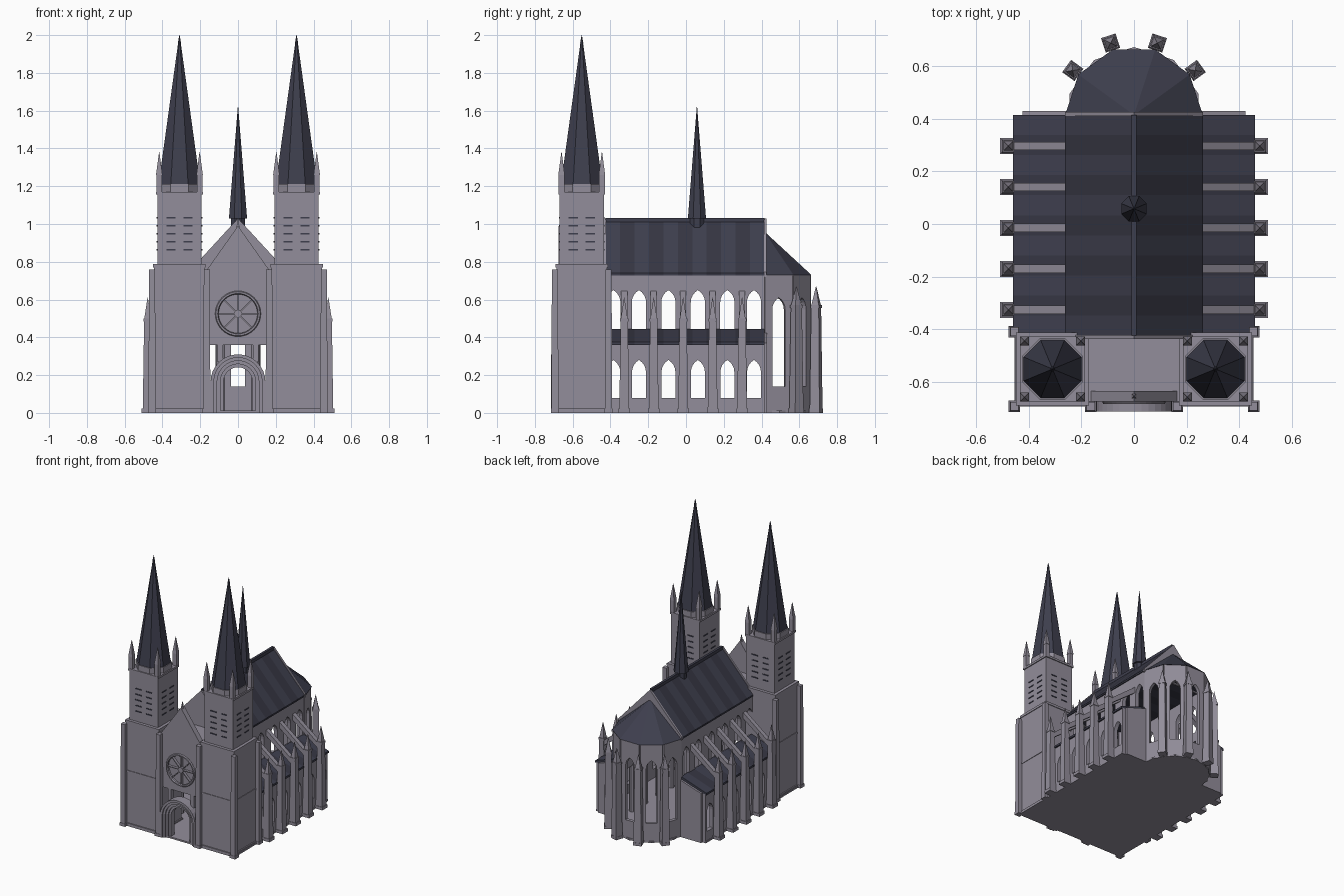
import bpy, bmesh, math
from mathutils import Matrix, Vector

if "Cube" in bpy.data.objects:
    bpy.data.objects.remove(bpy.data.objects["Cube"])


def material(name, rgb):
    m = bpy.data.materials.new(name)
    m.diffuse_color = (*rgb, 1)
    m.use_nodes = True
    m.node_tree.nodes["Principled BSDF"].inputs["Base Color"].default_value = m.diffuse_color
    return m


STONE = material("stone", (0.29, 0.27, 0.325))
SLATE = material("slate", (0.048, 0.049, 0.075))
SLATE2 = material("slate_dark", (0.036, 0.036, 0.055))


def finish(name, me, mat):
    ob = bpy.data.objects.new(name, me)
    me.materials.append(mat)
    bpy.context.collection.objects.link(ob)
    return ob


def from_bm(name, bm, mat):
    bmesh.ops.recalc_face_normals(bm, faces=bm.faces)
    me = bpy.data.meshes.new(name)
    bm.to_mesh(me)
    bm.free()
    return finish(name, me, mat)


def box(name, lo, hi, mat=STONE):
    bm = bmesh.new()
    lo, hi = Vector(lo), Vector(hi)
    size = Vector([abs(v) for v in hi - lo])
    bmesh.ops.create_cube(bm, size=1, matrix=Matrix.Translation((lo + hi) / 2) @ Matrix.Diagonal((*size, 1)))
    return from_bm(name, bm, mat)


def taper(name, x, y, z0, z1, r0, r1, n=4, rot=None, mat=STONE):
    """n-sided frustum; r is the distance to the flat sides"""
    bm = bmesh.new()
    k = 1 / math.cos(math.pi / n)
    rot = math.pi / n if rot is None else rot + math.pi / n
    m = Matrix.Translation((x, y, (z0 + z1) / 2)) @ Matrix.Rotation(rot, 4, 'Z')
    bmesh.ops.create_cone(bm, cap_ends=True, segments=n, radius1=r0 * k, radius2=r1 * k, depth=z1 - z0, matrix=m)
    bmesh.ops.dissolve_degenerate(bm, dist=1e-6, edges=bm.edges)
    return from_bm(name, bm, mat)


def panel(name, outline, holes, thick, origin, along, mat=STONE):
    """upright slab: profile in (along, z), with holes cut through"""
    cu = bpy.data.curves.new(name, 'CURVE')
    cu.dimensions, cu.fill_mode, cu.extrude = '2D', 'BOTH', thick / 2
    for pts in [outline] + holes:
        sp = cu.splines.new('POLY')
        sp.points.add(len(pts) - 1)
        for p, (u, v) in zip(sp.points, pts):
            p.co = (u, v, 0, 1)
        sp.use_cyclic_u = True
    tmp = bpy.data.objects.new("tmp", cu)
    bpy.context.collection.objects.link(tmp)
    me = bpy.data.meshes.new_from_object(tmp.evaluated_get(bpy.context.evaluated_depsgraph_get()))
    bpy.data.objects.remove(tmp)
    d = Vector(along).normalized()
    n = d.cross(Vector((0, 0, 1)))
    m = Matrix((d, (0, 0, 1), n)).transposed().to_4x4()
    me.transform(Matrix.Translation(origin) @ m)
    me.shade_flat()
    me.materials.clear()
    return finish(name, me, mat)


def lancet(u, w, z0, z1):
    """pointed window outline"""
    zs = z1 - math.sqrt(3) * w
    a = [math.radians(t) for t in (0, 15, 30, 45, 60)]
    right = [(u - w + 2 * w * math.cos(t), zs + 2 * w * math.sin(t)) for t in a]
    return [(u - w, z0), (u + w, z0)] + right + [(2 * u - p, q) for p, q in right[-2::-1]]


def arch(r, zs, n=16):
    return [(r, 0)] + [(r * math.cos(math.pi * i / n), zs + r * math.sin(math.pi * i / n)) for i in range(n + 1)] + [(-r, 0)]


def roof(name, profile, y0, y1):
    """extruded (x, z) profile split into alternating slate bands"""
    bm = bmesh.new()
    f = bm.faces.new([bm.verts.new((x, y0, z)) for x, z in profile])
    ext = bmesh.ops.extrude_face_region(bm, geom=[f], use_keep_orig=True)
    bmesh.ops.translate(bm, vec=(0, y1 - y0, 0), verts=[v for v in ext['geom'] if isinstance(v, bmesh.types.BMVert)])
    for i in range(1, 11):
        bmesh.ops.bisect_plane(bm, geom=bm.verts[:] + bm.edges[:] + bm.faces[:],
                               plane_co=(0, y0 + (y1 - y0) * i / 11, 0), plane_no=(0, 1, 0))
    for f in bm.faces:
        f.material_index = int((f.calc_center_median().y - y0) / (y1 - y0) * 11) % 2
    from_bm(name, bm, SLATE).data.materials.append(SLATE2)


BAYS = [-0.327 + 0.156 * i for i in range(5)]
WINDOWS = [-0.249 + 0.156 * i for i in range(4)] + [0.36]
Y0, Y1 = -0.425, 0.415

# Floor
box("floor", (-0.455, -0.69, 0), (0.455, Y1, 0.012))
taper("apse_floor", 0, Y1, 0, 0.012, 0.246, 0.246, 10, math.pi / 10 - math.pi / 5)

# Nave and aisles
for s in (-1, 1):
    panel("clerestory_wall", [(Y0, 0.36), (Y1, 0.36), (Y1, 0.735), (Y0, 0.735)],
          [lancet(y, 0.038, 0.43, 0.65) for y in [-0.385] + WINDOWS], 0.03, (s * 0.24, 0, 0), (0, 1, 0))
    panel("aisle_wall", [(Y0, 0), (Y1, 0), (Y1, 0.365), (Y0, 0.365)],
          [lancet(y, 0.037, 0.08, 0.28) for y in [-0.385] + WINDOWS], 0.03, (s * 0.435, 0, 0), (0, 1, 0))
    panel("aisle_end_wall", [(s * 0.22, 0), (s * 0.425, 0), (s * 0.425, 0.37), (s * 0.22, 0.435)], [], 0.03,
          (0, Y1, 0), (1, 0, 0))
    roof("aisle_roof", [(s * 0.46, 0.36), (s * 0.46, 0.375), (s * 0.25, 0.445), (s * 0.25, 0.36)], Y0, Y1)
    for y in BAYS:
        taper("nave_pier", s * 0.24, y, 0, 0.37, 0.018, 0.018, 8)
        # Flying buttresses
        taper("buttress_base", s * 0.48, y, 0, 0.022, 0.03, 0.03)
        taper("buttress_pier", s * 0.478, y, 0.022, 0.49, 0.026, 0.019)
        taper("buttress_collar", s * 0.478, y, 0.485, 0.5, 0.022, 0.022)
        taper("buttress_pinnacle", s * 0.478, y, 0.5, 0.61, 0.018, 0.001)
        panel("flyer", [(s * 0.47, 0.44), (s * 0.47, 0.48), (s * 0.25, 0.65), (s * 0.25, 0.605)], [], 0.032,
              (0, y, 0), (1, 0, 0))
roof("nave_roof", [(-0.262, 0.728), (0.262, 0.728), (0.262, 0.74), (0, 1.02), (-0.262, 0.74)], Y0, Y1)
box("ridge", (-0.009, Y0, 1.01), (0.009, Y1, 1.033), SLATE)
for y in (Y0 - 0.005, Y1 + 0.004):
    panel("nave_gable", [(-0.262, 0.72), (0.262, 0.72), (0.262, 0.745), (0, 1.03), (-0.262, 0.745)], [], 0.014,
          (0, y, 0), (1, 0, 0))

# Ridge fleche
taper("fleche_shaft", 0, 0.058, 0.98, 1.16, 0.036, 0.036, 8, mat=SLATE)
taper("fleche_spire", 0, 0.058, 1.03, 1.62, 0.048, 0.001, 8, mat=SLATE)


# Apse: five sides of a decagon
def ring(r, i):
    a = math.pi * i / 5
    return Vector((r * math.cos(a), Y1 + r * math.sin(a), 0))


for i in range(5):
    a, b = ring(0.246, i), ring(0.246, i + 1)
    h = (b - a).length / 2
    panel("apse_wall", [(-h, 0), (h, 0), (h, 0.73), (-h, 0.73)], [lancet(0, 0.036, 0.14, 0.61)], 0.025,
          (a + b) / 2, b - a)
for i in range(1, 5):
    a = math.pi * i / 5
    p = ring(0.288, i)
    taper("apse_buttress_base", p.x, p.y, 0, 0.022, 0.029, 0.029, 4, a)
    taper("apse_buttress", p.x, p.y, 0.022, 0.56, 0.027, 0.021, 4, a)
    taper("apse_buttress_collar", p.x, p.y, 0.555, 0.57, 0.024, 0.024, 4, a)
    taper("apse_pinnacle", p.x, p.y, 0.57, 0.67, 0.02, 0.001, 4, a)
bm = bmesh.new()
rim = [bm.verts.new(ring(0.262, i) + Vector((0, 0, 0.73))) for i in range(6)]
tip = bm.verts.new((0, Y1, 0.96))
bm.faces.new(rim)
for i in range(6):
    bm.faces.new((rim[i], rim[(i + 1) % 6], tip))
from_bm("apse_roof", bm, SLATE)

# West towers
TY = -0.552
for s in (-1, 1):
    tx = s * 0.31
    taper("tower_base", tx, TY, 0, 0.775, 0.134, 0.134)
    for z, r, t in ((0, 0.142, 0.022), (0.4, 0.138, 0.014), (0.77, 0.139, 0.018)):
        taper("tower_string_course", tx, TY, z, z + t, r, r)
    for dx, dy in ((1, -1), (1, 1), (-1, -1)):
        px, py = tx + s * dx * 0.145, TY + dy * 0.142
        taper("corner_buttress_base", px, py, 0, 0.022, 0.022, 0.022)
        taper("corner_buttress", px, py, 0, 0.76, 0.019, 0.016)
    taper("tower_belfry", tx, TY, 0.78, 1.165, 0.117, 0.117)
    taper("tower_cornice", tx, TY, 1.155, 1.17, 0.124, 0.124)
    for row in range(5):
        z = 0.86 + row * 0.042
        for u in (-0.045, 0.045):
            box("louvre", (tx + u - 0.024, TY - 0.121, z), (tx + u + 0.024, TY + 0.121, z + 0.008), SLATE)
            box("louvre", (tx - 0.121, TY + u - 0.024, z), (tx + 0.121, TY + u + 0.024, z + 0.008), SLATE)
    taper("spire_drum", tx, TY, 1.165, 1.212, 0.116, 0.116, 8)
    taper("spire", tx, TY, 1.212, 1.98, 0.11, 0.004, 8, mat=SLATE)
    taper("spire_finial", tx, TY, 1.955, 2.0, 0.009, 0.001, 8, mat=SLATE)
    for dx in (-1, 1):
        for dy in (-1, 1):
            px, py = tx + dx * 0.107, TY + dy * 0.107
            taper("tower_pinnacle_shaft", px, py, 1.165, 1.26, 0.015, 0.015)
            taper("tower_pinnacle", px, py, 1.26, 1.38, 0.017, 0.001)

# West front: wall with rose, gable and portal
circle = [(0.112 * math.cos(math.pi * i / 16), 0.525 + 0.112 * math.sin(math.pi * i / 16)) for i in range(32)]
panel("front_wall", [(-0.18, 0.36), (0.18, 0.36), (0.18, 0.76), (-0.18, 0.76)], [circle], 0.04, (0, -0.655, 0), (1, 0, 0))
panel("front_gable", [(-0.17, 0.75), (0.17, 0.75), (0, 0.99)], [], 0.04, (0, -0.655, 0), (1, 0, 0))
taper("gable_finial", 0, -0.655, 0.97, 1.03, 0.01, 0.001)
box("front_deck", (-0.185, -0.65, 0.735), (0.185, -0.42, 0.76))
panel("rose_glass", circle, [], 0.01, (0, -0.65, 0), (1, 0, 0))
bpy.ops.mesh.primitive_torus_add(major_segments=32, minor_segments=6, major_radius=0.112, minor_radius=0.009,
                                 location=(0, -0.678, 0.525), rotation=(math.pi / 2, 0, 0))
bpy.context.object.name = "rose_ring"
bpy.context.object.data.materials.append(STONE)
for i in range(8):
    c, d = math.cos(math.pi * i / 4), math.sin(math.pi * i / 4)
    panel("rose_spoke", [(p * c - q * d, 0.525 + p * d + q * c) for p, q in
                         ((0, -0.003), (0.11, -0.003), (0.11, 0.003), (0, 0.003))], [], 0.02, (0, -0.664, 0), (1, 0, 0))
panel("rose_hub", [(u * 0.18, 0.525 + (v - 0.525) * 0.18) for u, v in circle], [], 0.03, (0, -0.664, 0), (1, 0, 0))
for i in range(4):
    r = 0.145 - 0.017 * i
    front = -0.714 + 0.011 * i
    panel("portal_order", arch(r, 0.165) + arch(r - 0.0175, 0.165)[::-1], [], -0.64 - front,
          (0, (front - 0.64) / 2, 0), (1, 0, 0))
for s in (-1, 1):
    box("portal_side_block", (s * 0.08, -0.675, 0.27), (s * 0.108, -0.64, 0.365))
